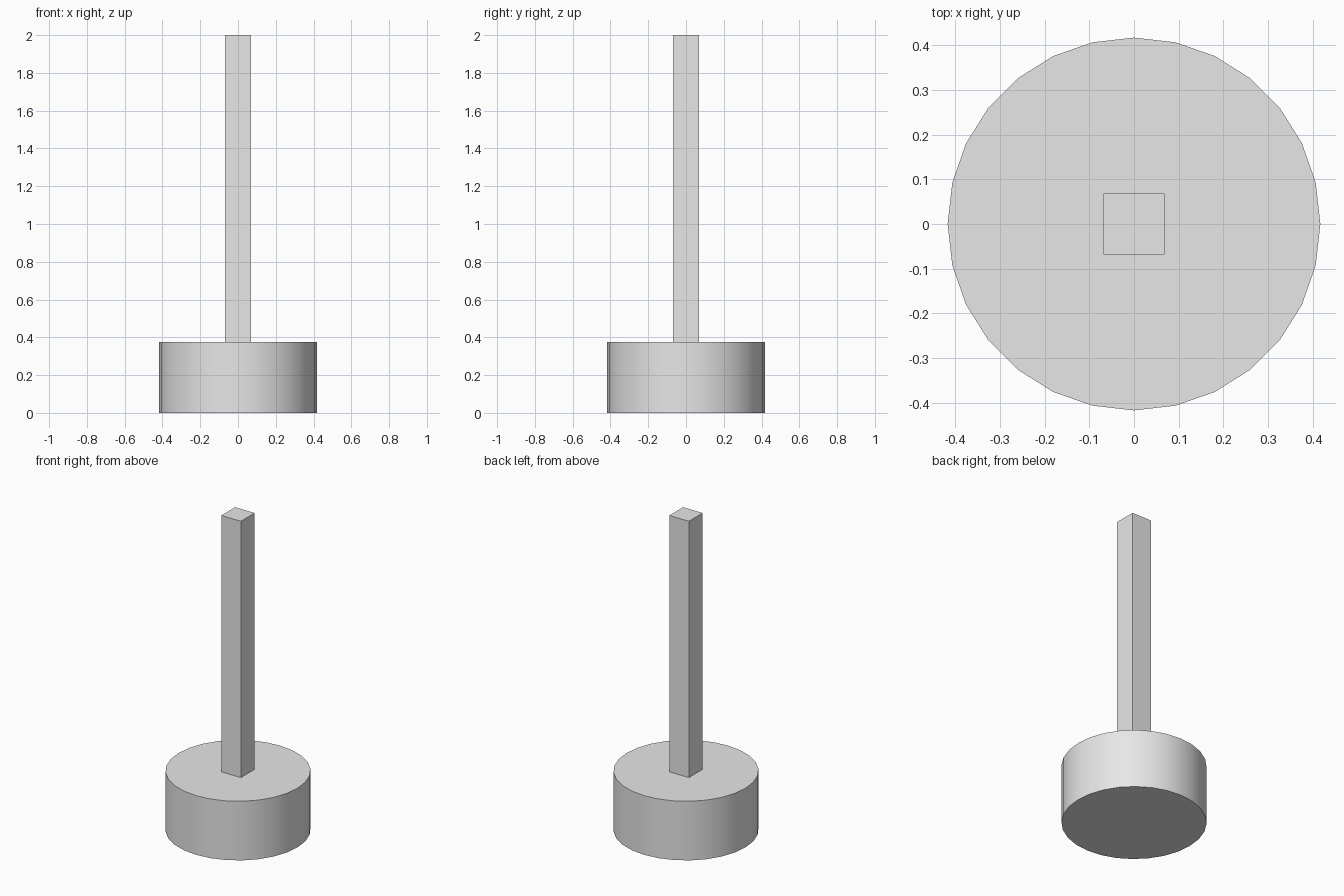
import bpy
import math

cube = bpy.data.objects.get("Cube")
if cube:
    bpy.data.objects.remove(cube, do_unlink=True)

BASE_RADIUS, BASE_HEIGHT = 0.417, 0.375
POST_WIDTH, TOTAL_HEIGHT = 0.137, 2.0

# Single light grey material
grey = bpy.data.materials.new("light grey")
grey.use_nodes = True
colour = (0.8, 0.8, 0.8, 1)
grey.diffuse_color = colour
grey.node_tree.nodes["Principled BSDF"].inputs["Base Color"].default_value = colour


def finish(name):
    obj = bpy.context.object
    obj.name = name
    obj.data.materials.append(grey)
    return obj


# Round base with smooth side and sharp rims
bpy.ops.mesh.primitive_cylinder_add(vertices=28, radius=BASE_RADIUS, depth=BASE_HEIGHT,
                                    location=(0, 0, BASE_HEIGHT / 2))
finish("round_base")
bpy.ops.object.shade_smooth_by_angle(angle=math.radians(30))

# Square post standing on the base
post_height = TOTAL_HEIGHT - BASE_HEIGHT
bpy.ops.mesh.primitive_cube_add(size=1, location=(0, 0, BASE_HEIGHT + post_height / 2))
post = finish("square_post")
post.scale = (POST_WIDTH, POST_WIDTH, post_height)
bpy.ops.object.transform_apply(location=False, rotation=False, scale=True)
